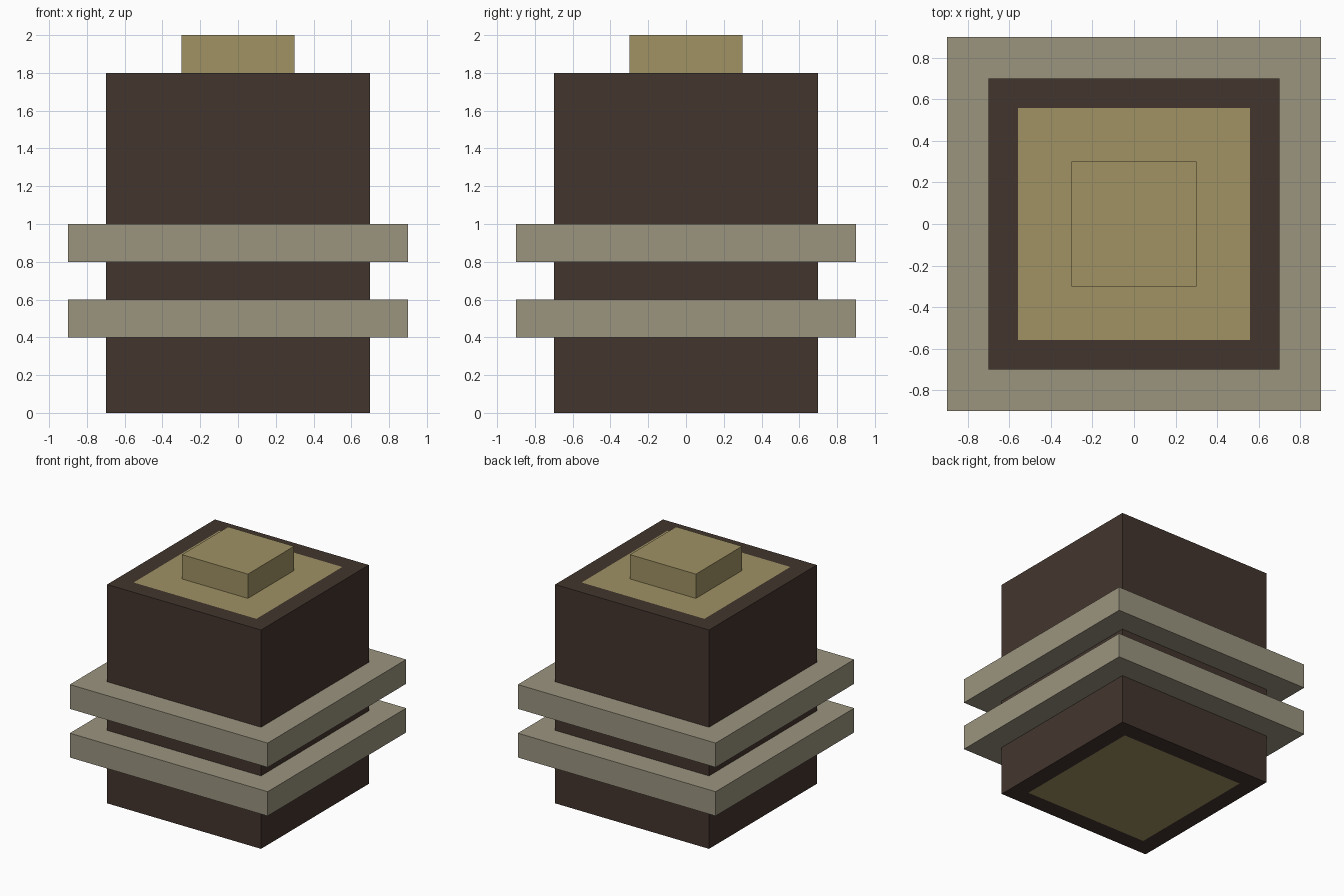
import bpy
import bmesh

cube = bpy.data.objects.get("Cube")
if cube:
    bpy.data.objects.remove(cube, do_unlink=True)


def material(name, rgb):
    """Flat material from 0-255 sRGB values, stored as linear."""
    lin = [((c / 255 + 0.055) / 1.055) ** 2.4 for c in rgb]
    mat = bpy.data.materials.new(name)
    mat.use_nodes = True
    mat.diffuse_color = (*lin, 1)
    bsdf = next(n for n in mat.node_tree.nodes if n.type == 'BSDF_PRINCIPLED')
    bsdf.inputs["Base Color"].default_value = (*lin, 1)
    return mat


def box(name, width, z0, z1, mats, panel_inset=0):
    """Square block from z0 to z1; panel_inset adds end panels in the second material."""
    bm = bmesh.new()
    bmesh.ops.create_cube(bm, size=1)
    for v in bm.verts:
        v.co.x *= width
        v.co.y *= width
        v.co.z = z1 if v.co.z > 0 else z0
    bm.normal_update()
    if panel_inset:
        ends = [f for f in bm.faces if abs(f.normal.z) > 0.9]
        bmesh.ops.inset_individual(bm, faces=ends, thickness=panel_inset)
        # The inset keeps each original face as the inner panel
        for f in ends:
            f.material_index = 1
    mesh = bpy.data.meshes.new(name)
    bm.to_mesh(mesh)
    bm.free()
    for m in mats:
        mesh.materials.append(m)
    obj = bpy.data.objects.new(name, mesh)
    bpy.context.collection.objects.link(obj)
    return obj


brown = material("dark brown", (67, 53, 46))
gold = material("dull gold", (160, 146, 100))
beige = material("grey beige", (155, 148, 127))

# Main block with a gold panel on its top and bottom
box("body", 1.4, 0, 1.8, [brown, gold], panel_inset=0.2)

# Two collars around the body
for label, z in (("lower", 0.4), ("upper", 0.8)):
    box(label + "_collar", 1.8, z, z + 0.2, [beige])

# Small cap on top
box("cap", 0.6, 1.8, 2.0, [gold])
